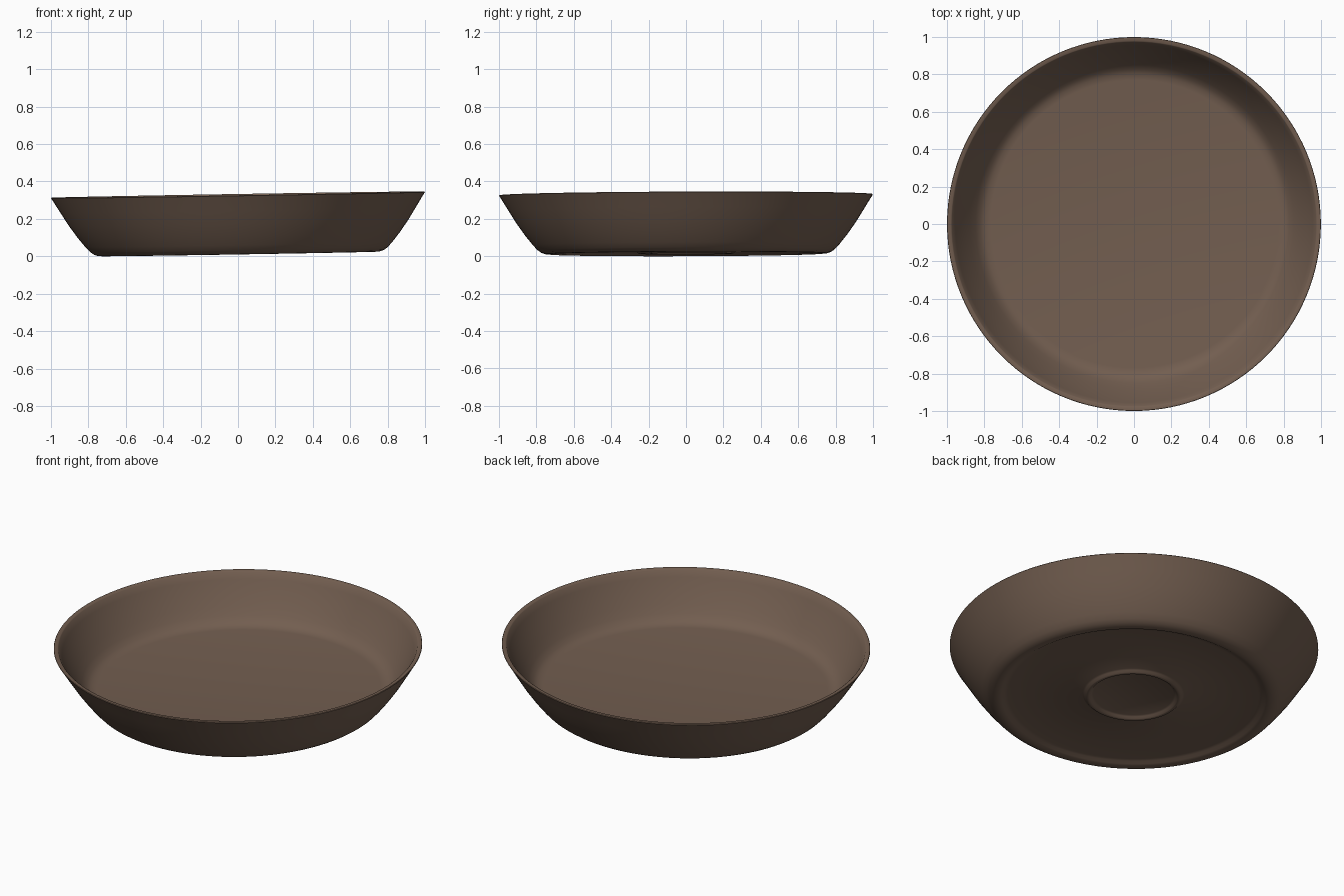
import bpy
import bmesh
import math
from mathutils import Matrix

SEGMENTS = 128

cube = bpy.data.objects.get("Cube")
if cube:
    bpy.data.objects.remove(cube, do_unlink=True)

# Brown glaze
glaze = bpy.data.materials.new("brown_glaze")
glaze.use_nodes = True
colour = (0.17, 0.112, 0.08, 1)
glaze.diffuse_color = colour
shader = next(n for n in glaze.node_tree.nodes if n.type == "BSDF_PRINCIPLED")
shader.inputs["Base Color"].default_value = colour
shader.inputs["Roughness"].default_value = 0.7


def lathe(name, profile):
    """Revolve (radius, height) points about z into a closed smooth shell."""
    bm = bmesh.new()
    verts = [bm.verts.new((r, 0, z)) for r, z in profile]
    edges = [bm.edges.new(pair) for pair in zip(verts, verts[1:])]
    bmesh.ops.spin(bm, geom=verts + edges, cent=(0, 0, 0), axis=(0, 0, 1),
                   angle=math.tau, steps=SEGMENTS, use_duplicate=False)
    bmesh.ops.remove_doubles(bm, verts=bm.verts, dist=0.0005)
    bmesh.ops.recalc_face_normals(bm, faces=bm.faces)
    mesh = bpy.data.meshes.new(name)
    bm.to_mesh(mesh)
    bm.free()
    mesh.materials.append(glaze)
    obj = bpy.data.objects.new(name, mesh)
    bpy.context.collection.objects.link(obj)
    return obj


# Underside: flat centre, small raised ring, recess, rounded foot
underside = [(0, 0.018), (0.218, 0.018), (0.228, 0.013), (0.237, 0.004),
             (0.247, 0.001), (0.257, 0.004), (0.266, 0.013), (0.276, 0.018),
             (0.68, 0.018), (0.70, 0.014), (0.715, 0.005), (0.735, 0)]
# Flaring outer wall
outer_wall = [(0.755, 0.002), (0.775, 0.009), (0.795, 0.023), (0.82, 0.05),
              (0.86, 0.10), (0.905, 0.163), (0.95, 0.235), (0.985, 0.292),
              (0.999, 0.314)]
# Thin lip, inner wall and floor
inside = [(0.997, 0.317), (0.978, 0.317), (0.973, 0.313), (0.955, 0.277),
          (0.92, 0.213), (0.88, 0.15), (0.85, 0.107), (0.825, 0.079),
          (0.80, 0.065), (0.77, 0.06), (0, 0.06)]

dish = lathe("shallow_dish", underside + outer_wall + inside)

# Slight lean of the whole dish
lean = Matrix.Rotation(math.radians(-0.95), 4, "Y") @ Matrix.Rotation(math.radians(0.2), 4, "X")
dish.data.transform(Matrix.Translation((0.005, 0.001, 0)) @ lean)
lowest = min(v.co.z for v in dish.data.vertices)
dish.data.transform(Matrix.Translation((0, 0, -lowest)))

bpy.ops.object.select_all(action="DESELECT")
dish.select_set(True)
bpy.context.view_layer.objects.active = dish
bpy.ops.object.shade_smooth_by_angle(angle=math.radians(40))
